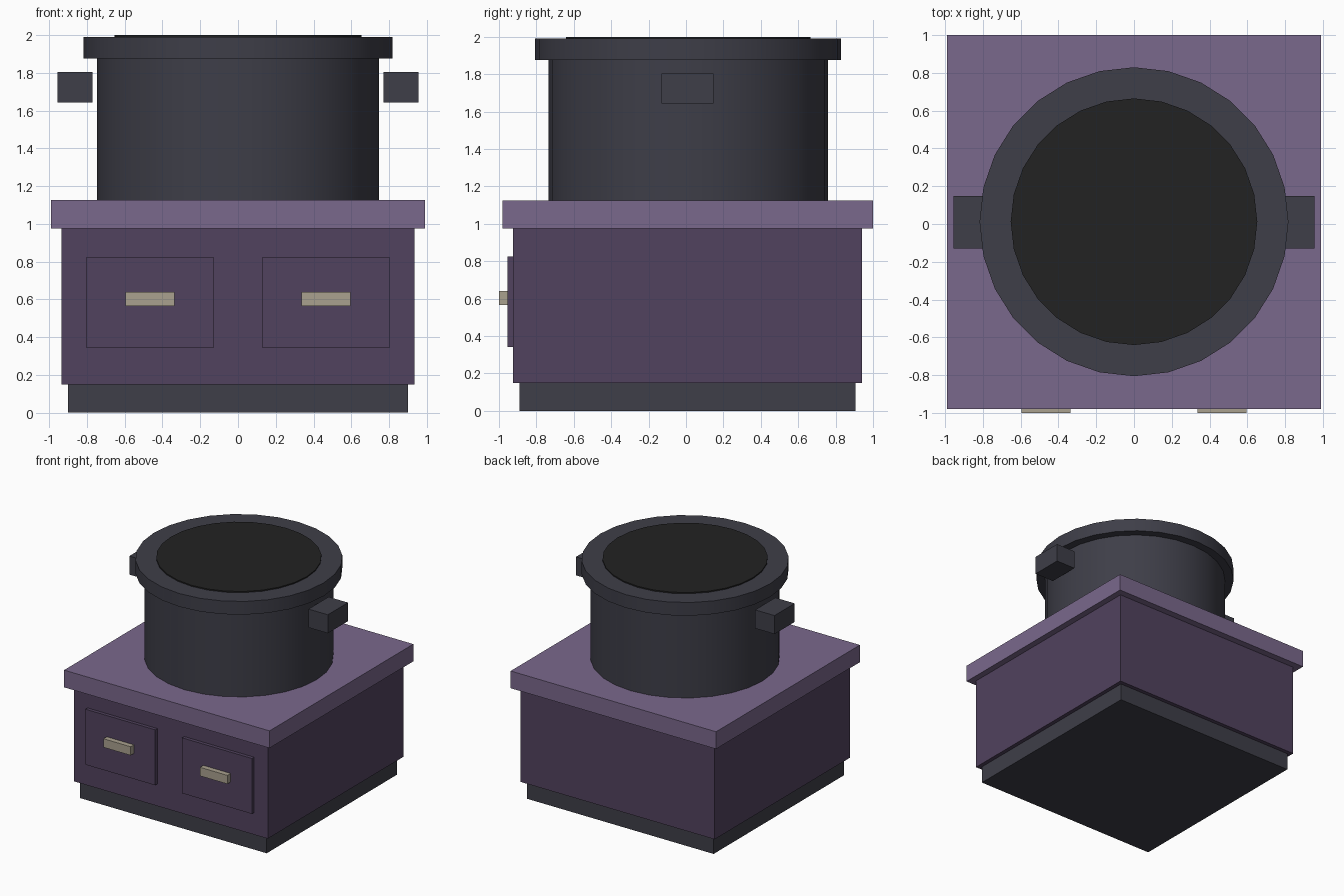
import bpy
import math

cube = bpy.data.objects.get("Cube")
if cube:
    bpy.data.objects.remove(cube, do_unlink=True)


def material(name, rgb):
    """Flat material from 0-255 display values, converted to linear."""
    lin = [((c / 255 + 0.055) / 1.055) ** 2.4 for c in rgb] + [1]
    mat = bpy.data.materials.new(name)
    mat.use_nodes = True
    mat.diffuse_color = lin
    bsdf = next(n for n in mat.node_tree.nodes if n.type == 'BSDF_PRINCIPLED')
    bsdf.inputs["Base Color"].default_value = lin
    return mat


light_purple = material("light_purple", (122, 104, 140))
dark_purple = material("dark_purple", (81, 66, 94))
charcoal = material("charcoal", (62, 62, 72))
black = material("soot_black", (34, 34, 34))
beige = material("beige", (170, 161, 143))


def finish(name, mat):
    obj = bpy.context.object
    obj.name = name
    obj.data.materials.append(mat)
    return obj


def box(name, x, y, z, mat):
    """Box spanning the given (min, max) range on each axis."""
    spans = (x, y, z)
    bpy.ops.mesh.primitive_cube_add(size=1, location=[sum(s) / 2 for s in spans])
    bpy.context.object.scale = [s[1] - s[0] for s in spans]
    bpy.ops.object.transform_apply(location=False, rotation=False, scale=True)
    return finish(name, mat)


POT_Y = 0.012


def drum(name, radius, z, mat):
    """Upright 28-sided cylinder with smooth sides and sharp rims."""
    bpy.ops.mesh.primitive_cylinder_add(
        vertices=28, radius=radius, depth=z[1] - z[0],
        location=(0, POT_Y, sum(z) / 2))
    bpy.ops.object.shade_smooth_by_angle(angle=math.radians(30))
    return finish(name, mat)


# Cabinet
box("plinth", (-0.9, 0.9), (-0.89, 0.905), (0, 0.15), charcoal)
box("cabinet", (-0.935, 0.935), (-0.925, 0.94), (0.15, 0.975), dark_purple)
box("worktop", (-0.99, 0.99), (-0.98, 1.0), (0.975, 1.125), light_purple)

# Pot
drum("pot_body", 0.747, (1.125, 1.88), charcoal)
drum("pot_rim", 0.818, (1.875, 1.99), charcoal)
drum("pot_contents", 0.653, (1.95, 2.0), black)

# Mirrored drawers, pulls and pot handles
for side, s in (("left", 1), ("right", -1)):
    def span(a, b):
        return tuple(sorted((s * a, s * b)))
    box(side + "_drawer", span(0.13, 0.803), (-0.955, -0.92), (0.342, 0.825), dark_purple)
    box(side + "_drawer_pull", span(0.335, 0.597), (-1.0, -0.953), (0.565, 0.64), beige)
    box(side + "_pot_handle", span(0.77, 0.957), (-0.13, 0.148), (1.642, 1.803), charcoal)
